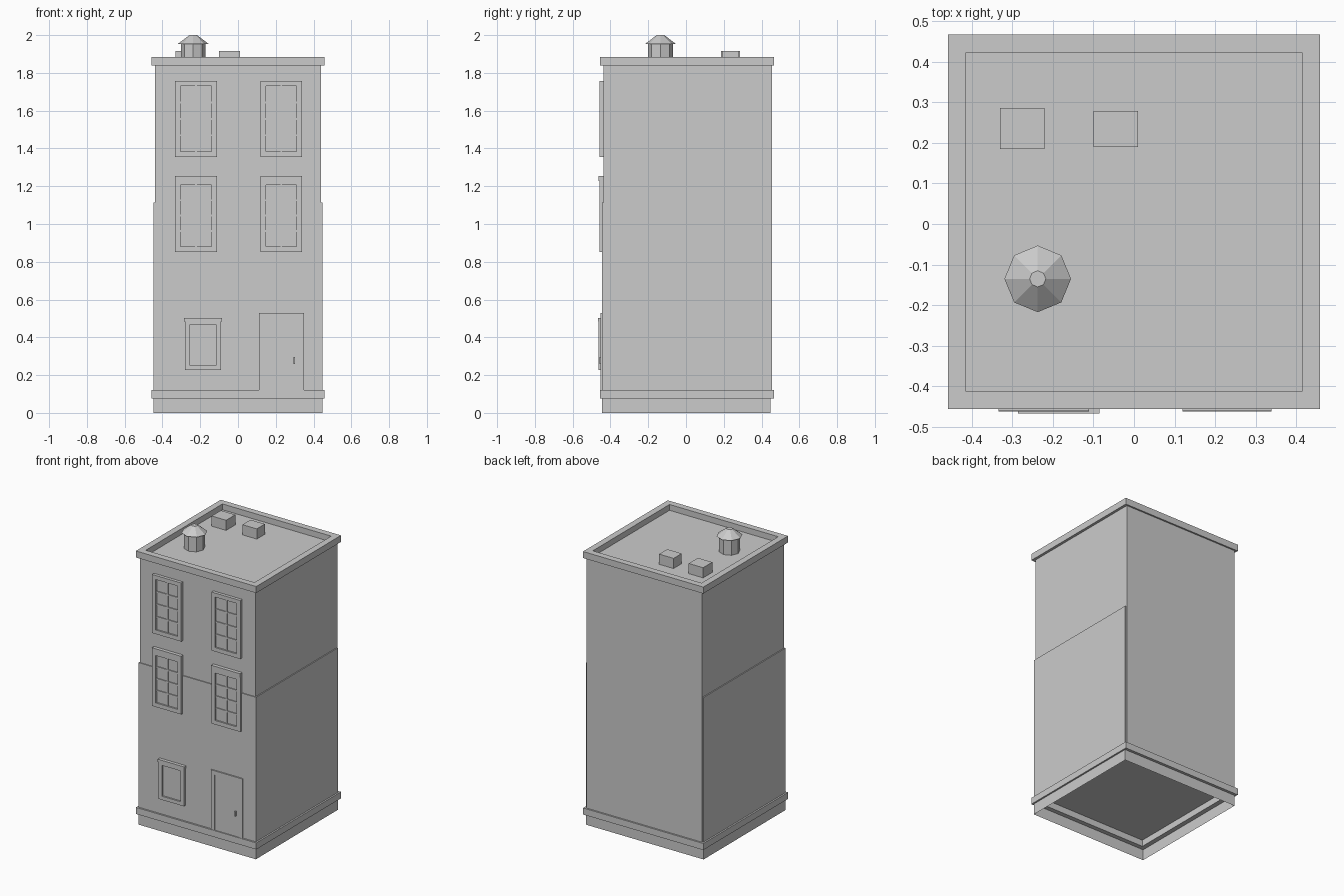
import bpy, bmesh, math

if "Cube" in bpy.data.objects:
    bpy.data.objects.remove(bpy.data.objects["Cube"])


def finish(name, bm):
    bmesh.ops.recalc_face_normals(bm, faces=bm.faces[:])
    me = bpy.data.meshes.new(name)
    bm.to_mesh(me)
    bm.free()
    ob = bpy.data.objects.new(name, me)
    bpy.context.collection.objects.link(ob)
    return ob


def box(name, x, y, z, skip=()):
    """Box from (min, max) pairs; skip drops faces, e.g. 'top' or 'bottom'."""
    bm = bmesh.new()
    bmesh.ops.create_cube(bm, size=1)
    for v in bm.verts:
        v.co = [r[0] if c < 0 else r[1] for c, r in zip(v.co, (x, y, z))]
    bm.normal_update()
    drop = [f for f in bm.faces if (f.normal.z > .9 and 'top' in skip)
            or (f.normal.z < -.9 and 'bottom' in skip)]
    bmesh.ops.delete(bm, geom=drop, context='FACES_ONLY')
    return finish(name, bm)


def frame(name, u, v, w, t, upright):
    """Rectangular ring of width t; upright rings face -y, others face up."""
    bm = bmesh.new()
    loops = []
    for d in (w[0], w[1]):
        for s in (0, t):
            pts = [(u[0] + s, v[0] + s), (u[1] - s, v[0] + s),
                   (u[1] - s, v[1] - s), (u[0] + s, v[1] - s)]
            loops.append([bm.verts.new((a, d, b) if upright else (a, b, d)) for a, b in pts])
    for a, b in ((0, 1), (1, 3), (3, 2), (2, 0)):
        for i in range(4):
            j = (i + 1) % 4
            bm.faces.new((loops[a][i], loops[a][j], loops[b][j], loops[b][i]))
    return finish(name, bm)


def cone(name, cx, cy, z, r0, r1):
    bm = bmesh.new()
    bmesh.ops.create_cone(bm, cap_ends=True, segments=8, radius1=r0, radius2=r1, depth=z[1] - z[0])
    bmesh.ops.translate(bm, verts=bm.verts[:], vec=(cx, cy, (z[0] + z[1]) / 2))
    return finish(name, bm)


def window(name, x, z, front, t, panes):
    """Frame, recessed glass and optional 2 x 4 glazing bars."""
    frame(name + "_frame", x, z, (front, -.43), t, True)
    gx, gz = (x[0] + t, x[1] - t), (z[0] + t, z[1] - t)
    box(name + "_glass", gx, (front + .011, -.43), gz)
    if panes:
        bar = (front + .005, front + .012)
        cx = sum(x) / 2
        box(name + "_upright_bar", (cx - .005, cx + .005), bar, gz)
        for i in (1, 2, 3):
            h = gz[0] + (gz[1] - gz[0]) * i / 4
            box(f"{name}_cross_bar_{i}", gx, bar, (h - .005, h + .005))


# Hollow plinth, band and main walls
box("plinth", (-.447, .447), (-.444, .447), (0, .076), ('top', 'bottom'))
frame("plinth_band", (-.458, .458), (-.456, .466), (.075, .12), .043, False)
box("lower_walls", (-.447, .447), (-.444, .447), (.119, 1.115))
box("upper_walls", (-.44, .44), (-.438, .455), (.119, 1.845))
frame("cornice", (-.458, .458), (-.456, .466), (1.84, 1.885), .044, False)

# Windows on the two upper floors
for side, x in (("left", (-.333, -.111)), ("right", (.119, .339))):
    window(f"top_{side}_window", x, (1.355, 1.758), -.459, .028, True)
    window(f"middle_{side}_window", x, (.853, 1.235), -.459, .028, True)
    box(f"middle_{side}_lintel", x, (-.462, -.43), (1.228, 1.255))

# Ground floor window
window("ground_window", (-.281, -.089), (.228, .49), -.462, .025, False)
box("ground_lintel", (-.285, -.085), (-.466, -.43), (.484, .502))

# Door
frame("door_frame", (.11, .35), (.09, .53), (-.453, -.43), .028, True)
box("door_leaf", (.138, .322), (-.449, -.43), (.118, .502))
box("door_handle", (.294, .302), (-.457, -.44), (.26, .295))

# Roof details
box("roof_vent_1", (-.33, -.22), (.185, .285), (1.84, 1.915))
box("roof_vent_2", (-.10, .01), (.19, .278), (1.84, 1.915))
cone("chimney_body", -.237, -.135, (1.84, 1.957), .066, .066)
cone("chimney_cap", -.237, -.135, (1.953, 2.0), .082, .02)
